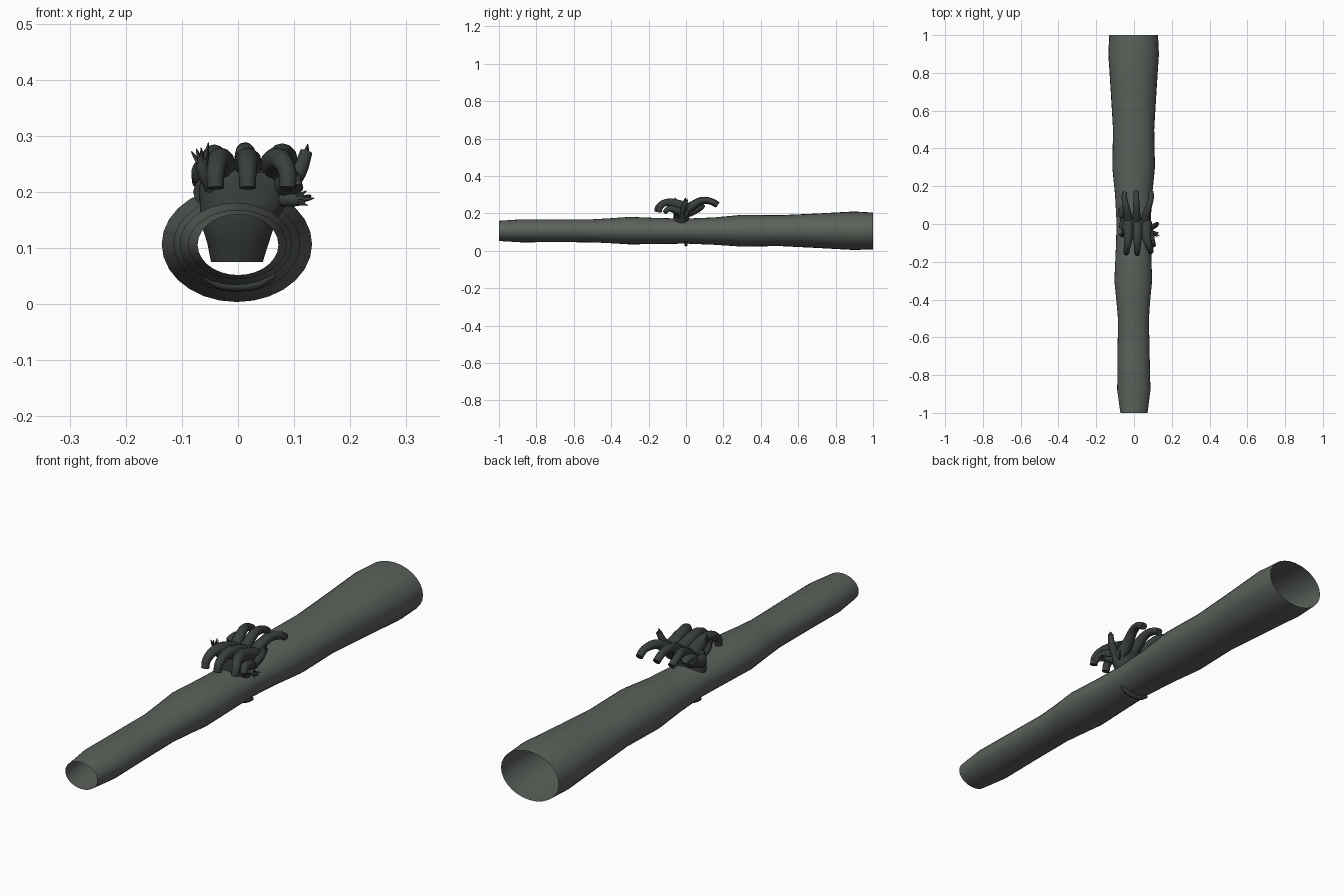
import bpy, bmesh, math, random
from mathutils import Vector

if "Cube" in bpy.data.objects:
    bpy.data.objects.remove(bpy.data.objects["Cube"])
random.seed(4)

def mat(name, c):
    m = bpy.data.materials.new(name)
    m.diffuse_color = (*c, 1)
    m.use_nodes = True
    m.node_tree.nodes["Principled BSDF"].inputs["Base Color"].default_value = m.diffuse_color
    return m

BARK = mat("bark", (0.105, 0.12, 0.105))
DARK = mat("dark_bark", (0.042, 0.05, 0.045))

def skin(name, rings, material, caps=(False, False)):
    bm = bmesh.new()
    vs = [[bm.verts.new(p) for p in r] for r in rings]
    n = len(rings[0])
    for a, b in zip(vs, vs[1:]):
        for i in range(n):
            j = (i + 1) % n
            bm.faces.new((a[i], a[j], b[j], b[i]))
    if caps[0]:
        bm.faces.new(vs[0][::-1])
    if caps[1]:
        bm.faces.new(vs[-1])
    bmesh.ops.recalc_face_normals(bm, faces=bm.faces)
    me = bpy.data.meshes.new(name)
    bm.to_mesh(me)
    bm.free()
    ob = bpy.data.objects.new(name, me)
    bpy.context.collection.objects.link(ob)
    me.materials.append(material)
    bpy.context.view_layer.objects.active = ob
    ob.select_set(True)
    bpy.ops.object.shade_smooth_by_angle(angle=math.radians(50))
    ob.select_set(False)
    return ob

def ellipse(c, u, v, n):
    return [Vector(c) + u * math.cos(2 * math.pi * i / n) + v * math.sin(2 * math.pi * i / n)
            for i in range(n)]

def smooth_path(pts, steps=4):
    # Catmull-Rom through points of (x, y, z, radius)
    P = [Vector(p) for p in pts]
    P = [2 * P[0] - P[1]] + P + [2 * P[-1] - P[-2]]
    out = []
    for a, b, c, d in zip(P, P[1:], P[2:], P[3:]):
        for k in range(steps):
            t = k / steps
            out.append(0.5 * (2 * b + (c - a) * t + (2 * a - 5 * b + 4 * c - d) * t * t
                              + (3 * b - a - 3 * c + d) * t ** 3))
    return out + [P[-2]]

def branch(name, pts, n=12, wide=1.0):
    path = smooth_path(pts)
    rings = []
    for i, p in enumerate(path):
        t = (path[min(i + 1, len(path) - 1)] - path[max(i - 1, 0)]).to_3d().normalized()
        side = Vector((1, 0, 0)) if abs(t.x) < 0.8 else Vector((0, 1, 0))
        u = (side - t * side.dot(t)).normalized()
        rings.append(ellipse(p.to_3d(), u * p.w * wide, t.cross(u) * p.w, n))
    return skin(name, rings, DARK, (True, True))

# Hollow log: (y, x centre, half width, bottom, top)
LOG = [(-1, 0, .072, .052, .16), (-.88, -.001, .088, .045, .168), (-.7, -.002, .085, .046, .168),
       (-.5, -.003, .082, .045, .168), (-.4, -.004, .09, .04, .174), (-.3, -.004, .1, .034, .181),
       (-.15, -.003, .094, .036, .175), (0, -.002, .09, .038, .172), (.15, -.002, .098, .032, .178),
       (.3, -.002, .113, .022, .192), (.5, -.002, .109, .025, .19), (.7, -.002, .121, .015, .199),
       (.9, -.002, .134, .004, .21), (1, -.002, .129, .008, .204)]
skin("hollow_log", [ellipse((cx, y, (b + t) / 2), Vector((w, 0, 0)), Vector((0, 0, (t - b) / 2)), 28)
                    for y, cx, w, b, t in LOG], BARK)

# Broad root crown rising out of the log: (y, z, x centre, half width, half depth)
CROWN = [(-.005, .075, -.002, .046, .03), (-.01, .11, 0, .055, .04), (-.025, .15, 0, .068, .045),
         (-.025, .18, .01, .078, .042), (-.02, .21, .014, .083, .045), (-.015, .235, .015, .078, .05),
         (-.01, .25, .014, .06, .035)]
skin("root_crown", [ellipse((cx, y, z), Vector((w, 0, 0)), Vector((0, d, 0)), 20)
                    for y, z, cx, w, d in CROWN], DARK, (False, True))

# Root tip breaking through the underside
branch("under_root", [(-.065, 0, .053, .006), (-.035, 0, .037, .009), (0, 0, .032, .009),
                      (.035, 0, .037, .009), (.065, 0, .053, .006)], 8)

# Front stubs curling down
for i, (x0, x1, e) in enumerate([(-.03, -.04, -.152), (.018, .017, -.155), (.065, .088, -.145)]):
    branch(f"front_root_{i}", [(x0, .01, .225, .03), (x0, -.06, .252, .025),
                               ((x0 + x1) / 2, -.11, .257, .019), (x1, e + .008, .235, .016),
                               (x1, e, .207, .015)])
branch("front_side_root", [(.06, 0, .2, .03), (.085, -.05, .215, .02), (.095, -.09, .225, .016),
                           (.105, -.115, .205, .012)])

# Long back roots arching up and over
for i, (x0, x1, e, h) in enumerate([(-.03, -.05, .165, 0), (.014, .012, .172, .004),
                                    (.06, .09, .17, .002), (-.05, -.068, .08, -.025)]):
    branch(f"back_root_{i}", [(x0, -.02, .2, .03), (x0, .03, .235 + h, .023),
                              ((x0 + x1) / 2, .085, .266 + h, .018), (x1, e - .035, .262 + h, .015),
                              (x1, e, .243 + h, .014)])

# Side spurs and splintered ends
branch("right_spur", [(.08, -.02, .2, .018), (.108, -.01, .235, .014), (.122, .0, .272, .011)])
branch("right_low_spur", [(.06, -.03, .19, .016), (.095, -.045, .186, .012), (.118, -.05, .186, .009)])
branch("left_spur", [(-.045, -.04, .21, .016), (-.062, -.055, .235, .011), (-.064, -.06, .26, .009)])

def splinters(name, c, d, count, length):
    for i in range(count):
        j = Vector([random.uniform(-1, 1) for _ in range(3)])
        a = Vector(c) + j * .007
        b = a + (Vector(d) + j * .45).normalized() * length * random.uniform(.6, 1)
        branch(f"{name}_{i}", [(*a, .005), (*((a + b) / 2), .0035), (*b, .001)], 5)

splinters("right_splinter", (.112, -.05, .186), (1, -.2, 0), 7, .022)
splinters("left_splinter", (-.064, -.06, .255), (-.1, 0, 1), 6, .03)
splinters("top_splinter", (.122, 0, .265), (.3, 0, 1), 3, .02)
